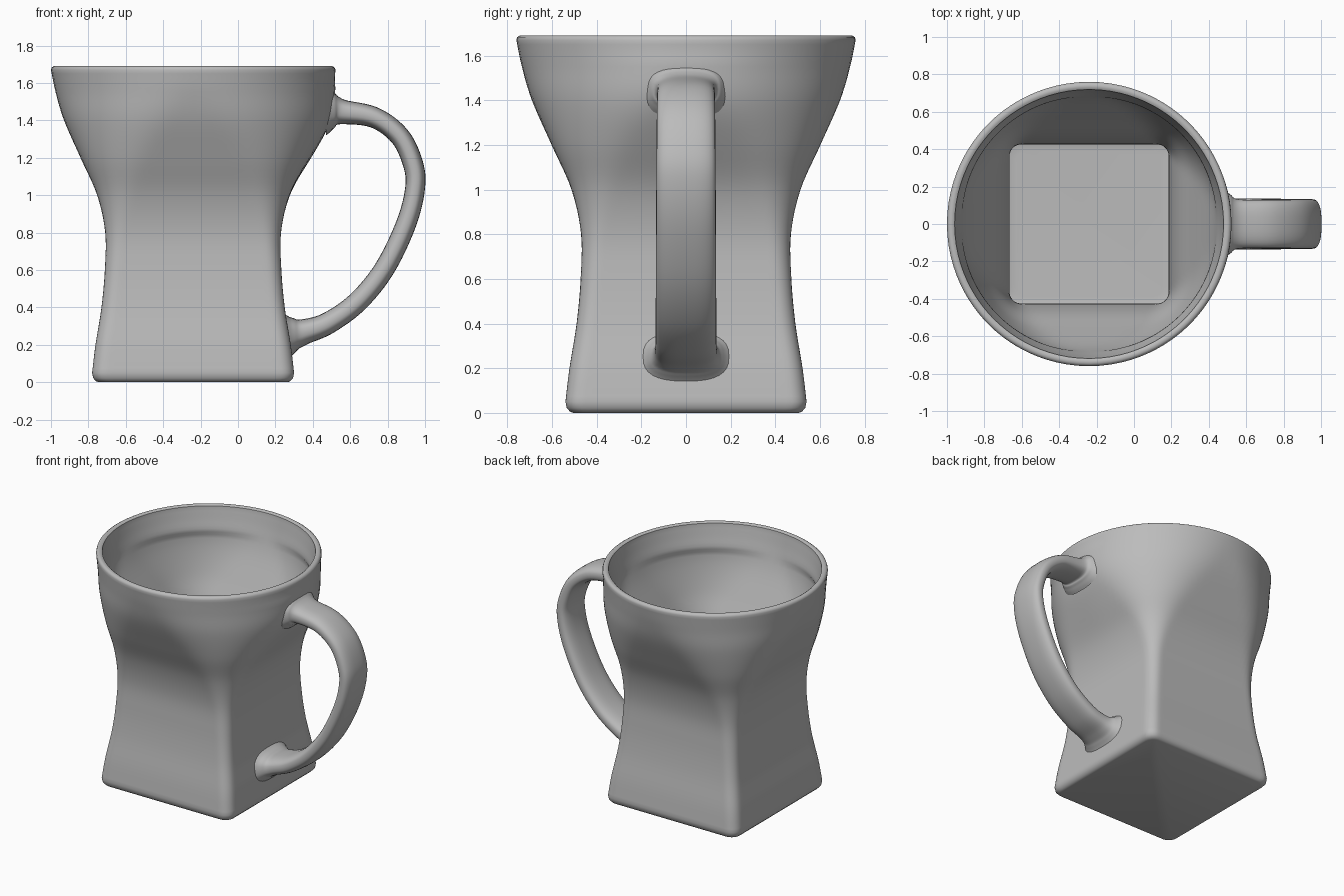
import bpy, bmesh
from math import sin, cos, pi, sqrt, exp
from mathutils import Vector

cube = bpy.data.objects.get("Cube")
if cube:
    bpy.data.objects.remove(cube, do_unlink=True)

CENTRE_X = -0.24
SEGMENTS = 128

glaze = bpy.data.materials.new("grey glaze")
glaze.use_nodes = True
glaze.diffuse_color = (0.5, 0.5, 0.5, 1)
glaze.node_tree.nodes["Principled BSDF"].inputs["Base Color"].default_value = (0.5, 0.5, 0.5, 1)


def spline(keys, steps):
    """Smooth curve of tuples through the given keys."""
    keys = [Vector(k) for k in keys]
    ext = [2 * keys[0] - keys[1]] + keys + [2 * keys[-1] - keys[-2]]
    out = []
    for p, q, r, s in zip(ext, ext[1:], ext[2:], ext[3:]):
        for i in range(steps):
            t = i / steps
            out.append(0.5 * (2 * q + (r - p) * t + (2 * p - 5 * q + 4 * r - s) * t * t
                              + (3 * q - p - 3 * r + s) * t ** 3))
    return out + [keys[-1]]


def loft(name, rings):
    """Skin closed rings of points and cap both ends."""
    bm = bmesh.new()
    loops = [[bm.verts.new(p) for p in ring] for ring in rings]
    for a, b in zip(loops, loops[1:]):
        for i in range(len(a)):
            j = (i + 1) % len(a)
            bm.faces.new((a[i], a[j], b[j], b[i]))
    bm.faces.new(loops[0][::-1])
    bm.faces.new(loops[-1])
    bmesh.ops.recalc_face_normals(bm, faces=bm.faces)
    mesh = bpy.data.meshes.new(name)
    bm.to_mesh(mesh)
    bm.free()
    mesh.materials.append(glaze)
    obj = bpy.data.objects.new(name, mesh)
    bpy.context.collection.objects.link(obj)
    bpy.ops.object.select_all(action='DESELECT')
    obj.select_set(True)
    bpy.context.view_layer.objects.active = obj
    bpy.ops.object.shade_smooth_by_angle(angle=pi / 4)
    return obj


def section(z, half, radius, swell):
    """Rounded square ring; a circle when the radius equals the half width."""
    radius = min(radius, half)
    ring = []
    for i in range(SEGMENTS):
        t = 2 * pi * i / SEGMENTS
        t += 0.15 * sin(4 * t)          # crowd points at the corners
        c, s = abs(cos(t)), abs(sin(t))
        flat = half - radius
        if half * min(c, s) / max(c, s) <= flat:
            d = half / max(c, s)
        else:
            m = flat * (c + s)
            d = m + sqrt(max(0, m * m - 2 * flat * flat + radius * radius))
        x, y = d * cos(t), d * sin(t)
        # wall swells gently towards the upper handle joint
        if swell and x > 0:
            x += 0.045 * exp(-((z - 1.36) / 0.24) ** 2 - (y / 0.4) ** 2) * min(1, (1.69 - z) / 0.12)
        ring.append((x + CENTRE_X, y, z))
    return ring


# Cup wall: height, half width, corner radius
wall = spline([(0.05, 0.54, 0.075), (0.2, 0.522, 0.075), (0.4, 0.49, 0.075), (0.6, 0.472, 0.08),
               (0.8, 0.47, 0.10), (1.0, 0.513, 0.19), (1.2, 0.602, 0.36), (1.4, 0.69, 0.57),
               (1.55, 0.735, 0.70), (1.67, 0.76, 0.76)], 6)
foot = [(0, 0.505, 0.06), (0.006, 0.52, 0.065), (0.022, 0.534, 0.07)]
lip = [(1.683, 0.756, 0.756), (1.69, 0.745, 0.745), (1.69, 0.73, 0.73), (1.683, 0.719, 0.719)]
inside = [(z, a - 0.042, max(0.05, r - 0.03) if z < 1.5 else r)
          for z, a, r in reversed(wall) if z > 0.13]
floor = [(0.09, 0.47, 0.06), (0.07, 0.45, 0.06), (0.06, 0.42, 0.06), (0.058, 0.39, 0.05)]
outer = [section(*k, True) for k in foot + [tuple(k) for k in wall]]
inner = [section(*k, False) for k in lip + inside + floor]
loft("cup_body", outer + inner)

# Handle: x, z, half width across, half thickness; flared at both joints
path = spline([(0.47, 1.45, 0.19, 0.13), (0.515, 1.45, 0.158, 0.094), (0.56, 1.445, 0.132, 0.066),
               (0.73, 1.415, 0.13, 0.056), (0.865, 1.315, 0.131, 0.054), (0.935, 1.17, 0.132, 0.054),
               (0.947, 1.04, 0.133, 0.053), (0.9, 0.85, 0.134, 0.054), (0.785, 0.61, 0.135, 0.055),
               (0.64, 0.43, 0.136, 0.056), (0.48, 0.315, 0.137, 0.059), (0.355, 0.27, 0.143, 0.068),
               (0.30, 0.258, 0.17, 0.09), (0.255, 0.25, 0.21, 0.125)], 6)
rings = []
for i, (x, z, wide, thick) in enumerate(path):
    ahead, back = path[min(i + 1, len(path) - 1)], path[max(i - 1, 0)]
    out = Vector((ahead[1] - back[1], 0, back[0] - ahead[0])).normalized()
    ring = []
    for k in range(32):
        c, s = cos(2 * pi * k / 32), sin(2 * pi * k / 32)
        across = wide * abs(c) ** 0.75 * (1 if c > 0 else -1)
        depth = thick * abs(s) ** 0.75 * (1 if s > 0 else -1)
        ring.append(Vector((x, across, z)) + out * depth)
    rings.append(ring)
loft("handle", rings)
